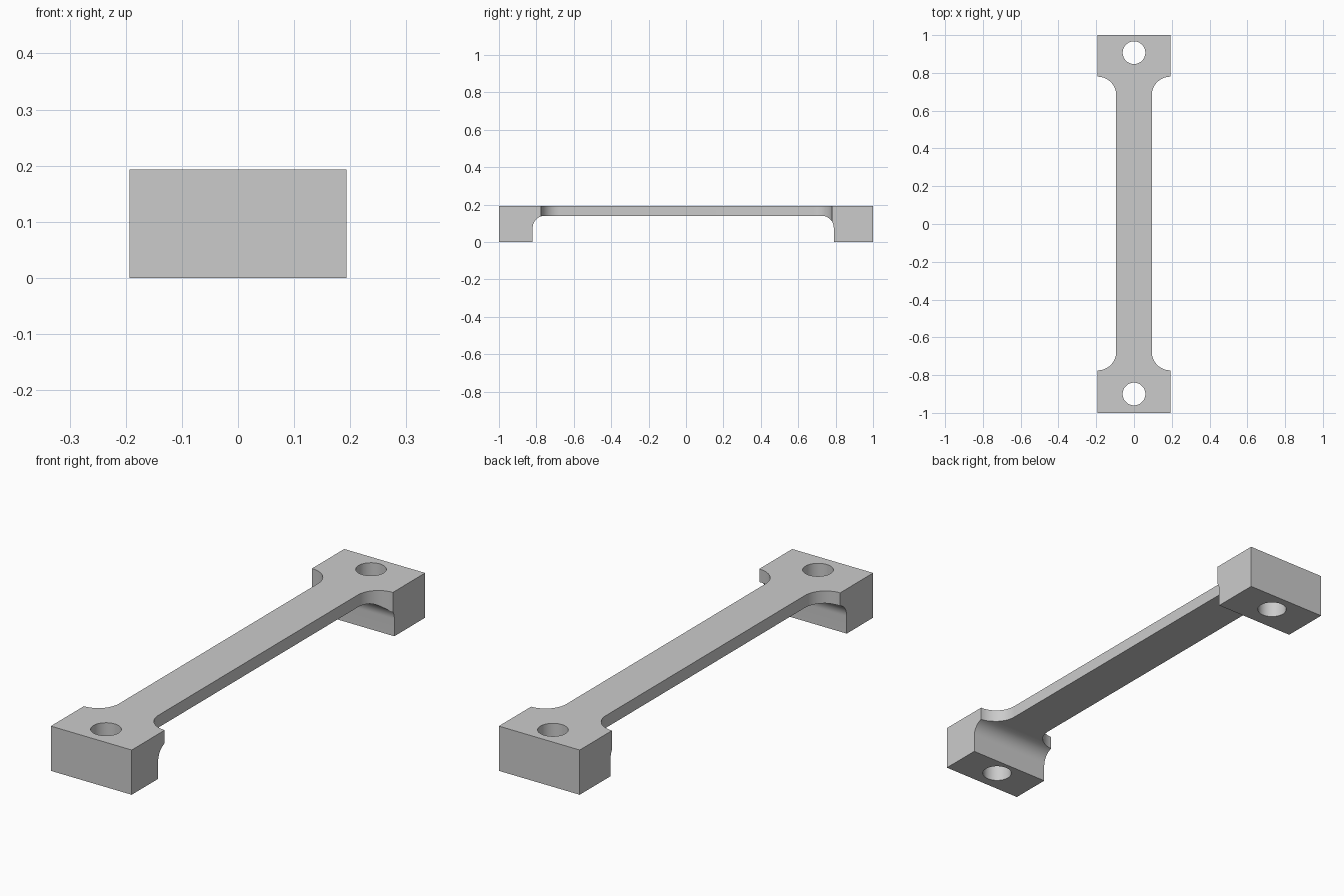
import bpy, bmesh
from math import sin, cos, pi
from mathutils import Vector

if "Cube" in bpy.data.objects:
    bpy.data.objects.remove(bpy.data.objects["Cube"], do_unlink=True)

HALF_W, BAR_W, HEIGHT, UNDER = 0.193, 0.094, 0.193, 0.14

grey = bpy.data.materials.new("plain grey")
grey.use_nodes = True
grey.diffuse_color = (0.6, 0.6, 0.6, 1)
grey.node_tree.nodes["Principled BSDF"].inputs["Base Color"].default_value = grey.diffuse_color


def arc(cx, cy, r, start, end, n=16):
    """Points along a circular arc, angles in quarter turns."""
    steps = [(start + (end - start) * i / n) * pi / 2 for i in range(n + 1)]
    return [(cx + r * cos(a), cy + r * sin(a)) for a in steps]


def prism(name, points, to_3d, depth):
    """Extrude a closed outline into a solid."""
    bm = bmesh.new()
    face = bm.faces.new([bm.verts.new(to_3d(u, v)) for u, v in points])
    ext = bmesh.ops.extrude_face_region(bm, geom=[face])
    moved = [g for g in ext["geom"] if isinstance(g, bmesh.types.BMVert)]
    bmesh.ops.translate(bm, verts=moved, vec=Vector(depth))
    bmesh.ops.recalc_face_normals(bm, faces=bm.faces)
    mesh = bpy.data.meshes.new(name)
    bm.to_mesh(mesh)
    bm.free()
    mesh.materials.append(grey)
    obj = bpy.data.objects.new(name, mesh)
    bpy.context.collection.objects.link(obj)
    return obj


def combine(target, cutter, operation):
    """Apply a boolean and remove the helper."""
    mod = target.modifiers.new(operation, "BOOLEAN")
    mod.object, mod.operation, mod.solver = cutter, operation, "EXACT"
    bpy.context.view_layer.objects.active = target
    bpy.ops.object.modifier_apply(modifier=mod.name)
    bpy.data.objects.remove(cutter, do_unlink=True)


# Plan outline: wide end pads joined by a narrow bar with rounded shoulders
r = HALF_W - BAR_W
right = ([(HALF_W, -1)] + arc(HALF_W, -0.775 + r, r, 3, 2)
         + arc(HALF_W, 0.78 - r, r, 2, 1) + [(HALF_W, 1)])
plan = right + [(-x, y) for x, y in reversed(right)]
handle = prism("pull_handle", plan, lambda u, v: (u, v, 0), (0, 0, HEIGHT))

# Side outline: feet at both ends with filleted inner corners
f = 0.065
side = ([(-1, HEIGHT), (-1, 0), (-0.82, 0)]
        + arc(-0.82 + f, UNDER - f, f, 2, 1) + arc(0.79 - f, UNDER - f, f, 1, 0)
        + [(0.79, 0), (1, 0), (1, HEIGHT)])
profile = prism("side_profile", side, lambda u, v: (-0.3, u, v), (0.6, 0, 0))
combine(handle, profile, "INTERSECT")

# Screw holes through both feet
for y in (-0.9, 0.907):
    hole = prism("screw_hole", arc(0, y, 0.06, 0, 4, 48)[:-1],
                 lambda u, v: (u, v, -0.1), (0, 0, 0.4))
    combine(handle, hole, "DIFFERENCE")

# Smooth curved walls, sharp edges kept
bpy.ops.object.select_all(action="DESELECT")
handle.select_set(True)
bpy.context.view_layer.objects.active = handle
bpy.ops.object.shade_smooth_by_angle(angle=pi / 6)
